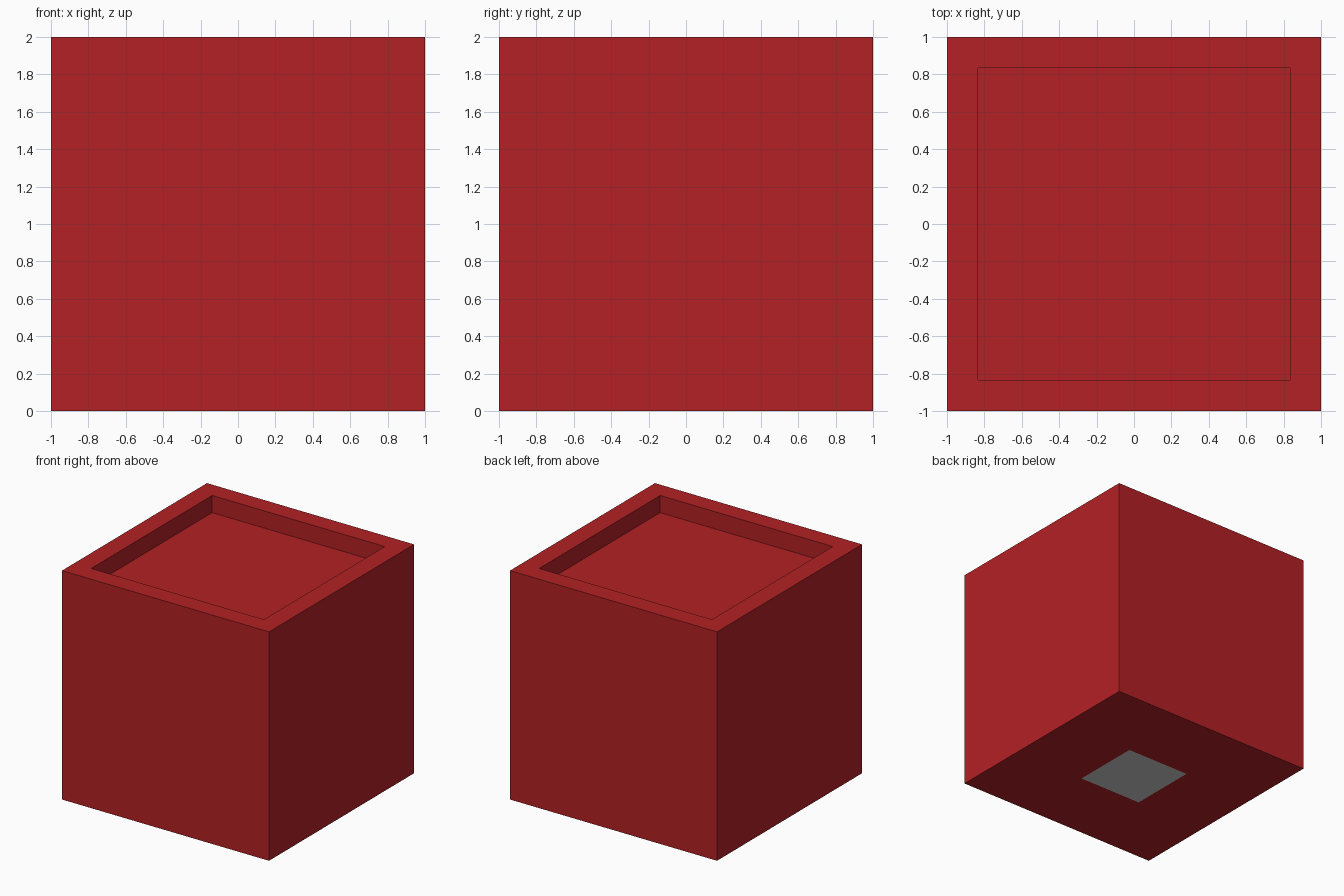
import bpy, bmesh

if "Cube" in bpy.data.objects:
    bpy.data.objects.remove(bpy.data.objects["Cube"])

SIZE = 2.0
RIM = 0.235      # width of the rim around the recess
DEPTH = 0.15     # depth of the recess

red = bpy.data.materials.new("red_paint")
red.diffuse_color = (0.45, 0.015, 0.018, 1)
red.use_nodes = True
red.node_tree.nodes["Principled BSDF"].inputs["Base Color"].default_value = red.diffuse_color


def add_object(name, bm, material=None):
    mesh = bpy.data.meshes.new(name)
    bm.to_mesh(mesh)
    bm.free()
    obj = bpy.data.objects.new(name, mesh)
    bpy.context.collection.objects.link(obj)
    if material:
        mesh.materials.append(material)
    return obj


# Box body with a straight-walled square recess sunk into its top
bm = bmesh.new()
bmesh.ops.create_cube(bm, size=SIZE)
bmesh.ops.translate(bm, verts=bm.verts, vec=(0, 0, SIZE / 2))
top = max(bm.faces, key=lambda f: f.calc_center_median().z)
bmesh.ops.inset_region(bm, faces=[top], thickness=RIM)
floor = bmesh.ops.extrude_discrete_faces(bm, faces=[top])["faces"][0]
bmesh.ops.translate(bm, verts=floor.verts, vec=(0, 0, -DEPTH))
# Lift the underside a hair so the base patch does not flicker against it
for v in bm.verts:
    if v.co.z < 0.01:
        v.co.z = 0.001
add_object("box_body", bm, red)

# Small grey square patch flush with the underside, facing down
bm = bmesh.new()
bmesh.ops.create_grid(bm, x_segments=1, y_segments=1, size=0.31)
bmesh.ops.reverse_faces(bm, faces=bm.faces)
add_object("base_patch", bm)
